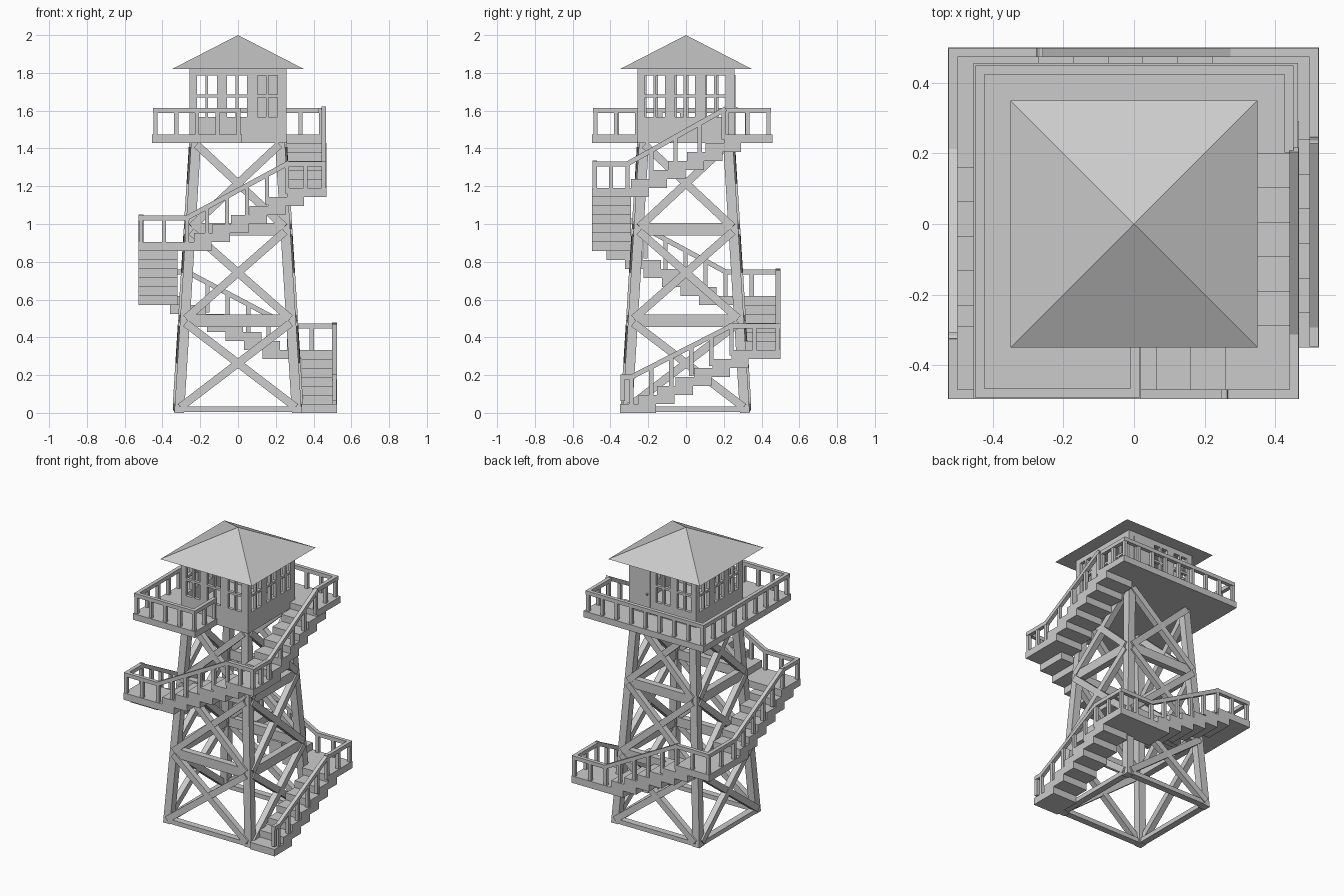
import bpy, bmesh, math
from mathutils import Vector, Matrix

if "Cube" in bpy.data.objects:
    bpy.data.objects.remove(bpy.data.objects["Cube"])


def finish(name, bm):
    bmesh.ops.recalc_face_normals(bm, faces=bm.faces)
    me = bpy.data.meshes.new(name)
    bm.to_mesh(me)
    bm.free()
    ob = bpy.data.objects.new(name, me)
    bpy.context.collection.objects.link(ob)
    return ob


def box(bm, x0, x1, y0, y1, z0, z1):
    m = Matrix.Translation(((x0 + x1) / 2, (y0 + y1) / 2, (z0 + z1) / 2))
    m = m @ Matrix.Diagonal((abs(x1 - x0), abs(y1 - y0), abs(z1 - z0), 1))
    bmesh.ops.create_cube(bm, size=1, matrix=m)


def bar(bm, p, q, w, d, n):
    # beam from p to q, depth d along the hint n, width w across it
    p, q = Vector(p), Vector(q)
    z = (q - p).normalized()
    x = Vector(n).cross(z).normalized()
    y = z.cross(x)
    m = Matrix((x * w, y * d, z * (q - p).length)).transposed().to_4x4()
    m.translation = (p + q) / 2
    bmesh.ops.create_cube(bm, size=1, matrix=m)


def half(z):  # outer half width of the tapering tower
    return 0.337 - 0.062 * z


# tower legs
DECK = 1.43
bm = bmesh.new()
for sx in (-1, 1):
    for sy in (-1, 1):
        rings = []
        for z in (0, DECK):
            o, i = half(z), half(z) - 0.052
            rings.append([bm.verts.new((sx * a, sy * b, z))
                          for a, b in ((i, i), (o, i), (o, o), (i, o))])
        for k in range(4):
            bm.faces.new((rings[0][k], rings[0][k - 1], rings[1][k - 1], rings[1][k]))
        bm.faces.new(rings[0])
        bm.faces.new(rings[1])
finish("tower_legs", bm)

# horizontal beams and cross braces on all four sides
beams, braces = bmesh.new(), bmesh.new()
for k in range(4):
    R = Matrix.Rotation(k * math.pi / 2, 3, 'Z')
    n = R @ Vector((0, -1, 0))

    def pt(s, z, inset):
        return R @ Vector((s * (half(z) - 0.03), -half(z) + inset, z))
    for z, h in ((0.02, 0.03), (0.488, 0.065), (0.972, 0.065)):
        bar(beams, pt(-1, z, 0.02), pt(1, z, 0.02), h, 0.045, n)
    for a, b in ((0.03, 0.475), (0.5, 0.96), (0.985, 1.42)):
        for s in (-1, 1):
            bar(braces, pt(s, a, 0.01), pt(-s, b, 0.01), 0.042, 0.04, n)
finish("tower_beams", beams)
finish("tower_cross_braces", braces)

# stair flights: axis, direction, start, side range, bottom height
RISE, RUN = DECK / 30, 0.098
flights = [('y', 1, -0.35, 0.335, 0.525), ('x', -1, 0.32, 0.30, 0.50),
           ('y', -1, 0.26, -0.527, -0.32), ('x', 1, -0.33, -0.497, -0.29),
           ('y', 1, -0.388, 0.26, 0.468)]
bm = bmesh.new()
for f, (ax, d, start, a, b) in enumerate(flights):
    for i in range(6):
        z = (f * 6 + i) * RISE
        s = start + d * RUN * i
        e = s + d * 0.19
        if ax == 'y':
            box(bm, a, b, min(s, e), max(s, e), z, z + RISE)
        else:
            box(bm, min(s, e), max(s, e), a, b, z, z + RISE)
finish("stair_steps", bm)

# landings
bm = bmesh.new()
for i, r in enumerate([(0.32, 0.525, 0.24, 0.50), (-0.527, -0.27, 0.26, 0.50),
                       (-0.527, -0.32, -0.497, -0.29), (0.26, 0.468, -0.497, -0.29)]):
    z = (i + 1) * 6 * RISE
    box(bm, *r, z, z + RISE)
finish("stair_landings", bm)

# deck around the cabin, open where the stairs pass
bm = bmesh.new()
outline = [(-0.455, -0.497), (0.02, -0.497), (0.02, -0.257), (0.257, -0.257),
           (0.257, 0.2), (0.465, 0.2), (0.465, 0.457), (-0.455, 0.457)]
face = bm.faces.new([bm.verts.new((x, y, DECK)) for x, y in outline])
ext = bmesh.ops.extrude_face_region(bm, geom=[face])
bmesh.ops.translate(bm, vec=(0, 0, 0.043),
                    verts=[v for v in ext['geom'] if isinstance(v, bmesh.types.BMVert)])
finish("deck", bm)


# railings follow a path given by floor level points
def railing(name, path, step, height=0.127):
    bm = bmesh.new()
    up = Vector((0, 0, height))
    for p, q in zip(path, path[1:]):
        p, q = Vector(p), Vector(q)
        t = (q - p).normalized() * 0.012
        flat = Vector((q.x - p.x, q.y - p.y, 0))
        side = flat.normalized().cross(Vector((0, 0, 1)))
        bar(bm, p + up - t, q + up + t, 0.026, 0.026, side)
        n = max(1, round(flat.length / step))
        for i in range(n + 1):
            c = p.lerp(q, i / n)
            low = c.z - (0.03 if abs(q.z - p.z) > 0.01 else 0)
            box(bm, c.x - 0.011, c.x + 0.011, c.y - 0.011, c.y + 0.011, low, c.z + height)
    return finish(name, bm)


L = [RISE * (6 * i + 1) for i in range(6)]
railing("stair_railing", [
    (0.511, -0.335, L[0] + 0.015), (0.511, -0.29, L[0] + 0.015),
    (0.511, 0.24, L[1]), (0.511, 0.486, L[1]),
    (0.27, 0.486, L[1]), (-0.27, 0.486, L[2]), (-0.513, 0.486, L[2]),
    (-0.513, 0.21, L[2]), (-0.513, -0.32, L[3]), (-0.513, -0.483, L[3]),
    (-0.27, -0.483, L[3]), (0.26, -0.483, L[4]), (0.454, -0.483, L[4]),
    (0.454, -0.31, L[4]), (0.454, 0.2, L[5])], 0.115)
z = DECK + 0.043
railing("deck_railing", [(0.44, 0.215, z), (0.44, 0.437, z), (-0.437, 0.437, z),
                         (-0.437, -0.48, z), (0.002, -0.48, z), (0.002, -0.26, z)], 0.11)

# cabin walls: grid of faces with the window panes left out, then thickened
C, TOP = 0.257, 1.83
zs = [DECK, 1.567, 1.67, 1.685, 1.787, TOP]


def wall(name, k, centres):
    xs = [-C]
    for c in centres:
        xs += [c - 0.053, c - 0.007, c + 0.007, c + 0.053]
    xs.append(C)
    bm = bmesh.new()
    R = Matrix.Rotation(k * math.pi / 2, 3, 'Z')
    g = [[bm.verts.new(R @ Vector((x, -C, z))) for z in zs] for x in xs]
    for i in range(len(xs) - 1):
        for j in range(len(zs) - 1):
            if not (i % 2 == 1 and j in (1, 3)):
                bm.faces.new((g[i][j], g[i + 1][j], g[i + 1][j + 1], g[i][j + 1]))
    ob = finish(name, bm)
    # keep the wall facing outward so it thickens inward
    if ob.data.polygons[0].normal.dot(R @ Vector((0, -1, 0))) < 0:
        ob.data.flip_normals()
    mod = ob.modifiers.new("thickness", 'SOLIDIFY')
    mod.thickness = 0.022
    mod.offset = -1


three = (-0.165, -0.005, 0.155)
wall("cabin_wall_front", 0, three)
wall("cabin_wall_right", 1, three)
wall("cabin_wall_back", 2, (0.005, 0.165))
wall("cabin_wall_left", 3, three)

# door and knob on the back wall
bm = bmesh.new()
box(bm, 0.09, 0.215, C - 0.01, C + 0.005, DECK + 0.043, 1.79)
finish("cabin_door", bm)
bm = bmesh.new()
bmesh.ops.create_icosphere(bm, subdivisions=1, radius=0.009,
                           matrix=Matrix.Translation((0.11, C + 0.012, 1.61)))
finish("door_knob", bm)

# pyramid roof
bm = bmesh.new()
bmesh.ops.create_cone(bm, cap_ends=True, segments=4, radius1=0.35 * math.sqrt(2), radius2=0,
                      depth=0.18, matrix=Matrix.Translation((0, 0, 1.91)) @ Matrix.Rotation(math.pi / 4, 4, 'Z'))
bmesh.ops.remove_doubles(bm, verts=bm.verts, dist=0.0001)
finish("roof", bm)
